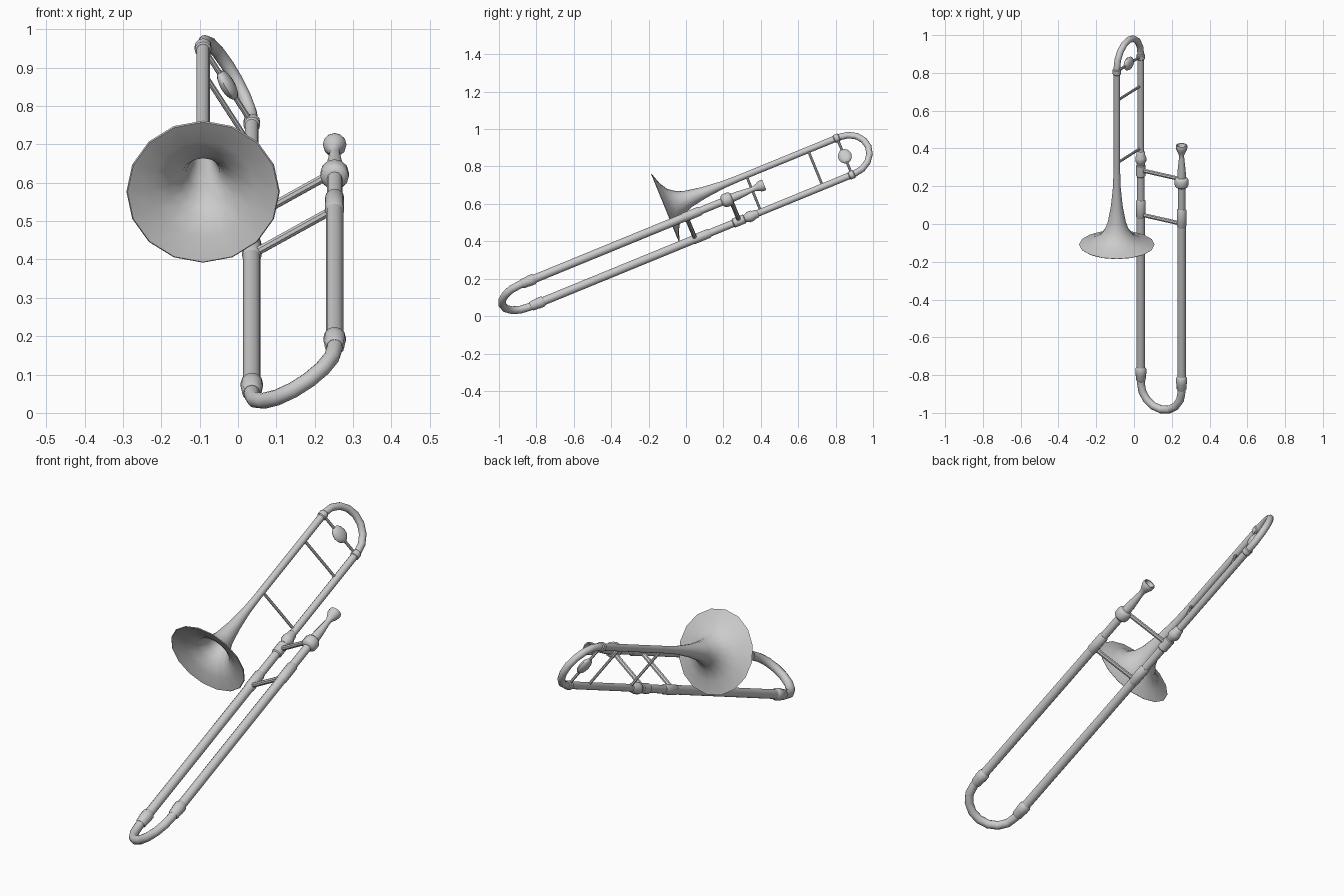
import bpy, bmesh, math
from mathutils import Vector

if "Cube" in bpy.data.objects:
    bpy.data.objects.remove(bpy.data.objects["Cube"])

TILT = math.radians(22.28)
D = Vector((0, math.cos(TILT), math.sin(TILT)))      # along the instrument
N = Vector((0, -math.sin(TILT), math.cos(TILT)))     # across it, upwards
X = Vector((1, 0, 0))


def at(line, s):
    return X * line[0] + D * s + N * line[1]


# The three parallel tube lines: (x, height above the tilted plane)
MAIN, MOUTH, BELL = (0.036, 0.363), (0.252, 0.492), (-0.091, 0.575)


def skin(name, rings, sides=12, cap=True):
    """Join a row of rings, each (centre, u, v, radius)."""
    bm = bmesh.new()
    loops = []
    for c, u, v, r in rings:
        loops.append([bm.verts.new(c + (u * math.cos(a) + v * math.sin(a)) * r)
                      for a in (2 * math.pi * i / sides for i in range(sides))])
    for a, b in zip(loops, loops[1:]):
        for i in range(sides):
            j = (i + 1) % sides
            bm.faces.new((a[i], a[j], b[j], b[i]))
    if cap:
        bm.faces.new(loops[0])
        bm.faces.new(loops[-1])
    bmesh.ops.recalc_face_normals(bm, faces=bm.faces)
    me = bpy.data.meshes.new(name)
    bm.to_mesh(me)
    bm.free()
    me.shade_smooth()
    me.set_sharp_from_angle(angle=math.radians(40))
    ob = bpy.data.objects.new(name, me)
    bpy.context.collection.objects.link(ob)
    return ob


def lathe(name, line, profile, sides=12, cap=True):
    return skin(name, [(at(line, s), X, N, r) for s, r in profile], sides, cap)


def rod(name, a, b, r, sides=8):
    v = (b - a).normalized().cross(D)
    return skin(name, [(a, D, v, r), (b, D, v, r)], sides)


def bow(name, la, lb, s_end, s_mid, r, steps=8):
    """U-shaped bend from one tube line to another."""
    a, b = at(la, s_mid), at(lb, s_mid)
    mid, half = (a + b) / 2, (a - b) / 2
    e = half.normalized()
    out = D * math.copysign(1, s_mid - s_end)
    side = e.cross(out)
    rings = [(at(la, s_end), e, side, r)]
    for i in range(steps + 1):
        t = math.pi * i / steps
        u = e * math.cos(t) + out * math.sin(t)
        rings.append((mid + u * half.length, u, side, r))
    rings.append((at(lb, s_end), -e, side, r))
    return skin(name, rings)


# Hand slide: outer tubes, inner tubes, sleeves and end ferrules
for tag, line in (("left", MAIN), ("right", MOUTH)):
    lathe("slide_outer_tube_" + tag, line, [(-0.70, 0.0225), (0.20, 0.0225)])
    lathe("slide_sleeve_" + tag, line,
          [(0.185, 0.0225), (0.19, 0.025), (0.28, 0.025), (0.287, 0.021)])
    lathe("slide_inner_tube_" + tag, line, [(0.28, 0.02), (0.45, 0.02)])
    lathe("slide_ferrule_" + tag, line,
          [(-0.748, 0.022), (-0.742, 0.026), (-0.715, 0.027), (-0.708, 0.029),
           (-0.68, 0.029), (-0.67, 0.0225)])
bow("slide_bow", MAIN, MOUTH, -0.72, -0.76, 0.021)

# Slide braces and the fittings that hold them
for i, s in enumerate((0.203, 0.457)):
    rod(f"slide_brace_{i + 1}", at(MAIN, s), at(MOUTH, s), 0.0115)
lathe("brace_ferrule", MAIN,
      [(0.42, 0.02), (0.425, 0.025), (0.485, 0.025), (0.49, 0.02)])
lathe("neck_collar", MAIN,
      [(0.48, 0.02), (0.498, 0.022), (0.508, 0.029), (0.53, 0.029),
       (0.54, 0.024), (0.56, 0.022), (0.565, 0.018)])
lathe("mouthpiece_ferrule", MOUTH,
      [(0.408, 0.02), (0.416, 0.033), (0.425, 0.037), (0.453, 0.037),
       (0.462, 0.032), (0.468, 0.022)])

# Mouthpiece with hollow cup
lathe("mouthpiece", MOUTH,
      [(0.46, 0.023), (0.50, 0.022), (0.58, 0.014), (0.595, 0.014),
       (0.615, 0.022), (0.63, 0.029), (0.645, 0.031), (0.653, 0.029),
       (0.652, 0.024), (0.635, 0.018), (0.615, 0.006)])

# Bell section: neck tube, bell tube, tuning bow and its collars
lathe("neck_tube", MAIN, [(0.48, 0.018), (1.12, 0.018)])
lathe("bell_tube", BELL, [(0.54, 0.0175), (1.12, 0.0175)])
bow("tuning_bow", MAIN, BELL, 1.10, 1.122, 0.0175)
for tag, line in (("lower", MAIN), ("upper", BELL)):
    lathe("tuning_collar_" + tag, line,
          [(1.09, 0.018), (1.094, 0.022), (1.118, 0.022), (1.122, 0.018)])

# Flared bell, outside then inside
flare = [(0.55, 0.0175), (0.45, 0.020), (0.34, 0.031), (0.25, 0.047),
         (0.205, 0.063), (0.165, 0.092), (0.138, 0.138), (0.118, 0.2)]
inside = [(s - 0.003, r - 0.003) for s, r in reversed(flare)]
lathe("bell", BELL, flare + inside, sides=16, cap=False)

# Bell braces and the flattened counterweight on the last one
for i, (s, r) in enumerate(((0.583, 0.007), (0.94, 0.007), (1.108, 0.007))):
    rod(f"bell_brace_{i + 1}", at(MAIN, s), at(BELL, s), r)
across = (at(BELL, 0) - at(MAIN, 0)).normalized()
centre = (at(BELL, 1.11) + at(MAIN, 1.11)) / 2
flat = across.cross(D)
rings = []
for i in range(9):
    t = math.pi * (0.02 + 0.96 * i / 8)
    rings.append((centre - across * 0.044 * math.cos(t), D, flat * 0.5,
                  0.037 * math.sin(t)))
skin("counterweight", rings)
